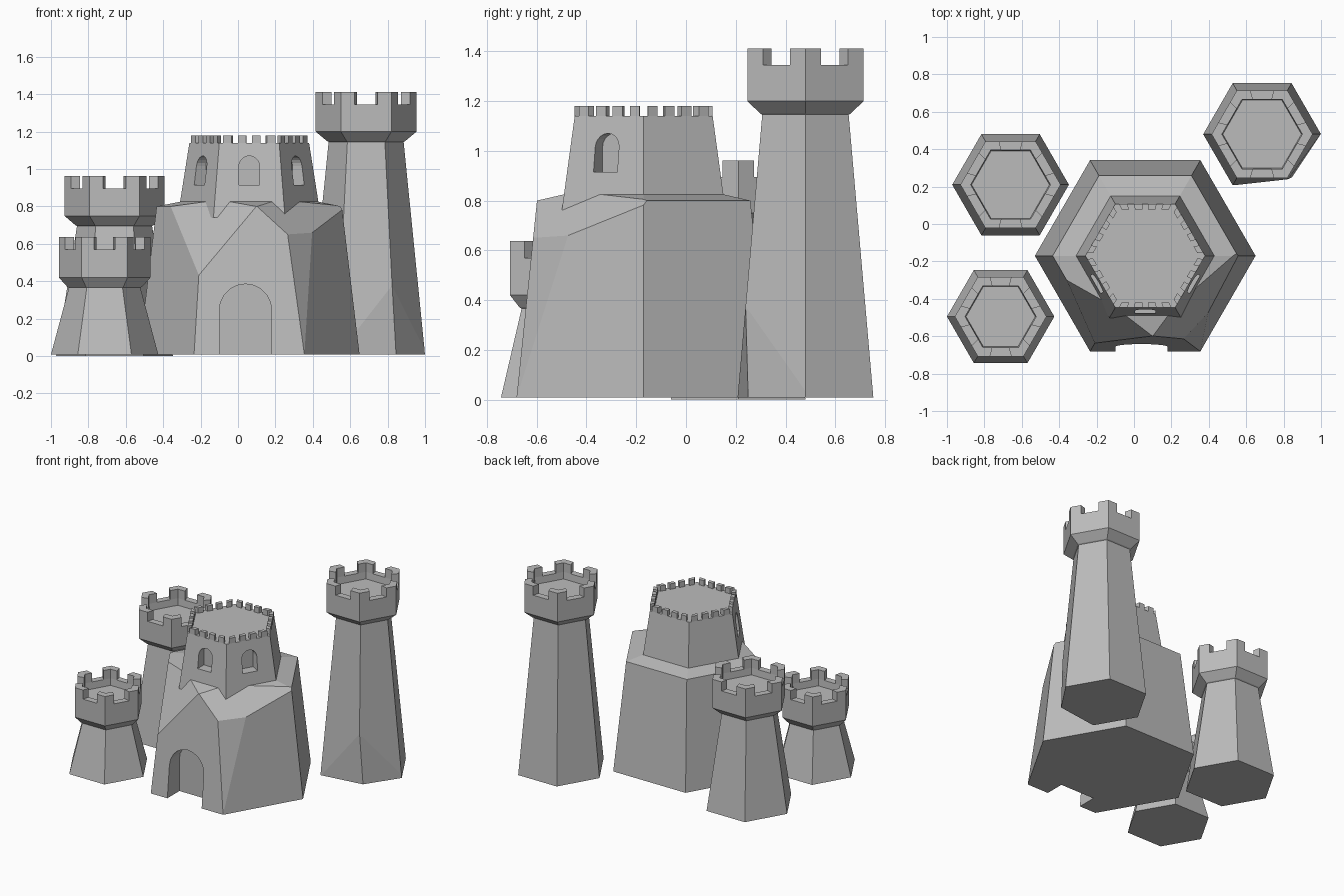
import bpy, bmesh, math
from mathutils import Vector

cube = bpy.data.objects.get("Cube")
if cube:
    bpy.data.objects.remove(cube, do_unlink=True)

stone = bpy.data.materials.new("grey stone")
stone.use_nodes = True
GREY = (0.5, 0.5, 0.5, 1)
stone.diffuse_color = GREY
stone.node_tree.nodes["Principled BSDF"].inputs["Base Color"].default_value = GREY


def finish(bm, name):
    bmesh.ops.recalc_face_normals(bm, faces=bm.faces[:])
    mesh = bpy.data.meshes.new(name)
    bm.to_mesh(mesh)
    bm.free()
    mesh.materials.append(stone)
    ob = bpy.data.objects.new(name, mesh)
    bpy.context.scene.collection.objects.link(ob)
    return ob


def hex_point(centre, r, side, t, z):
    """Point a fraction t along one side of a hexagon."""
    a, b = (Vector((math.cos(k * math.pi / 3), math.sin(k * math.pi / 3))) for k in (side, side + 1))
    p = Vector(centre) + a.lerp(b, t) * r
    return Vector((p.x, p.y, z))


def hex_stack(centre, profile):
    """Closed hexagonal solid through (radius, height) rings."""
    bm = bmesh.new()
    rings = [[bm.verts.new(hex_point(centre, r, i, 0, z)) for i in range(6)] for r, z in profile]
    for low, high in zip(rings, rings[1:]):
        for i in range(6):
            j = (i + 1) % 6
            bm.faces.new((low[i], low[j], high[j], high[i]))
    bm.faces.new(rings[0][::-1])
    bm.faces.new(rings[-1])
    return bm


def prism(bm, outline, offset):
    low = [bm.verts.new(p) for p in outline]
    high = [bm.verts.new(p + offset) for p in outline]
    bm.faces.new(low[::-1])
    bm.faces.new(high)
    n = len(low)
    for i in range(n):
        bm.faces.new((low[i], low[(i + 1) % n], high[(i + 1) % n], high[i]))


def chip(bm, inside, a, b, c):
    """Slice off everything beyond the plane through three points."""
    a, b, c = Vector(a), Vector(b), Vector(c)
    normal = (b - a).cross(c - a).normalized()
    if normal.dot(Vector(inside) - a) > 0:
        normal.negate()
    bmesh.ops.bisect_plane(bm, geom=bm.verts[:] + bm.edges[:] + bm.faces[:], dist=1e-5,
                           plane_co=a, plane_no=normal, clear_outer=True)
    bmesh.ops.holes_fill(bm, edges=bm.edges[:], sides=0)


def arch_cut(target, centre, angle, near, far, width, bottom, top):
    """Cut an arched recess, facing -y turned by angle, between two distances."""
    turn = Vector((math.cos(angle), math.sin(angle), 0))
    inward = Vector((-math.sin(angle), math.cos(angle), 0))
    half = width / 2
    outline = [(-half, bottom), (half, bottom)]
    outline += [(half * math.cos(k * math.pi / 10), top - half + half * math.sin(k * math.pi / 10))
                for k in range(11)]
    start = Vector((*centre, 0)) - inward * far
    bm = bmesh.new()
    prism(bm, [start + turn * u + Vector((0, 0, z)) for u, z in outline], inward * (far - near))
    cutter = finish(bm, target.name + "_arch_cutter")
    cutter.hide_render = True
    mod = target.modifiers.new("arch", "BOOLEAN")
    mod.operation, mod.solver, mod.object = "DIFFERENCE", "EXACT", cutter
    bpy.context.view_layer.objects.active = target
    bpy.ops.object.modifier_apply(modifier=mod.name)
    bpy.data.objects.remove(cutter, do_unlink=True)


# Keep: lower body with chipped front corners
KEEP = (0.06, -0.17)
bm = hex_stack(KEEP, [(0.59, 0.008), (0.495, 0.80), (0.37, 0.825)])
mid = (*KEEP, 0.4)
top_mid, right_a, right_b = (0.10, -0.60, 0.80), (0.26, -0.62, 0.65), (0.40, -0.47, 0.66)
chip(bm, mid, top_mid, (-0.21, -0.638, 0.43), (-0.36, -0.30, 0.80))
chip(bm, mid, top_mid, right_a, right_b)
chip(bm, mid, (0.355, -0.681, 0.008), right_a, right_b)
body = finish(bm, "keep_body")
arch_cut(body, (0.04, -0.17), 0, 0.37, 0.70, 0.28, -0.1, 0.385)

# Keep: upper storey with three arched window recesses
upper = finish(hex_stack(KEEP, [(0.383, 0.74), (0.32, 1.14)]), "keep_upper_storey")
for k in (-1, 0, 1):
    arch_cut(upper, KEEP, k * math.pi / 3, 0.235, 0.5, 0.11, 0.915, 1.07)

# Keep: four small merlons on every side
bm = bmesh.new()
for side in range(6):
    for t in (0.13, 0.38, 0.62, 0.87):
        w = 0.07
        prism(bm, [hex_point(KEEP, r, side, t + s, 1.135)
                   for r, s in ((0.32, -w), (0.32, w), (0.287, w), (0.287, -w))], Vector((0, 0, 0.045)))
finish(bm, "keep_merlons")


def tower(name, centre, foot, base, neck, rim, z_neck, z_wall, z_top, chips=()):
    bm = hex_stack(centre, [(foot, base), (neck, z_neck)])
    for points in chips:
        chip(bm, (*centre, 0.5), *points)
    finish(bm, name + "_shaft")
    # Flared parapet with a sunken floor
    inner = rim - 0.055
    bm = hex_stack(centre, [(neck, z_neck - 0.005), (neck + 0.01, z_neck), (rim, z_neck + 0.05),
                            (rim, z_wall), (inner, z_wall), (inner - 0.005, z_wall - 0.05)])
    finish(bm, name + "_parapet")
    # Corner merlons
    bm = bmesh.new()
    t = 0.27
    for i in range(6):
        outline = [hex_point(centre, r, s, u, z_wall) for r, s, u in (
            (rim, i - 1, 1 - t), (rim, i, 0), (rim, i, t),
            (inner, i, t), (inner, i, 0), (inner, i - 1, 1 - t))]
        prism(bm, outline, Vector((0, 0, z_top - z_wall)))
    finish(bm, name + "_merlons")


tower("front_right_tower", (-0.713, -0.495), 0.287, 0.008, 0.19, 0.245, 0.37, 0.57, 0.637)
tower("back_right_tower", (-0.66, 0.21), 0.312, 0, 0.20, 0.268, 0.70, 0.895, 0.962)
corner, ridge = (0.845, 0.25, 0.008), (0.825, 0.24, 0.36)
tower("back_left_tower", (0.685, 0.48), 0.315, 0.008, 0.20, 0.27, 1.15, 1.345, 1.412,
      chips=[((0.54, 0.208, 0.008), corner, ridge), ((0.995, 0.475, 0.008), corner, ridge)])
